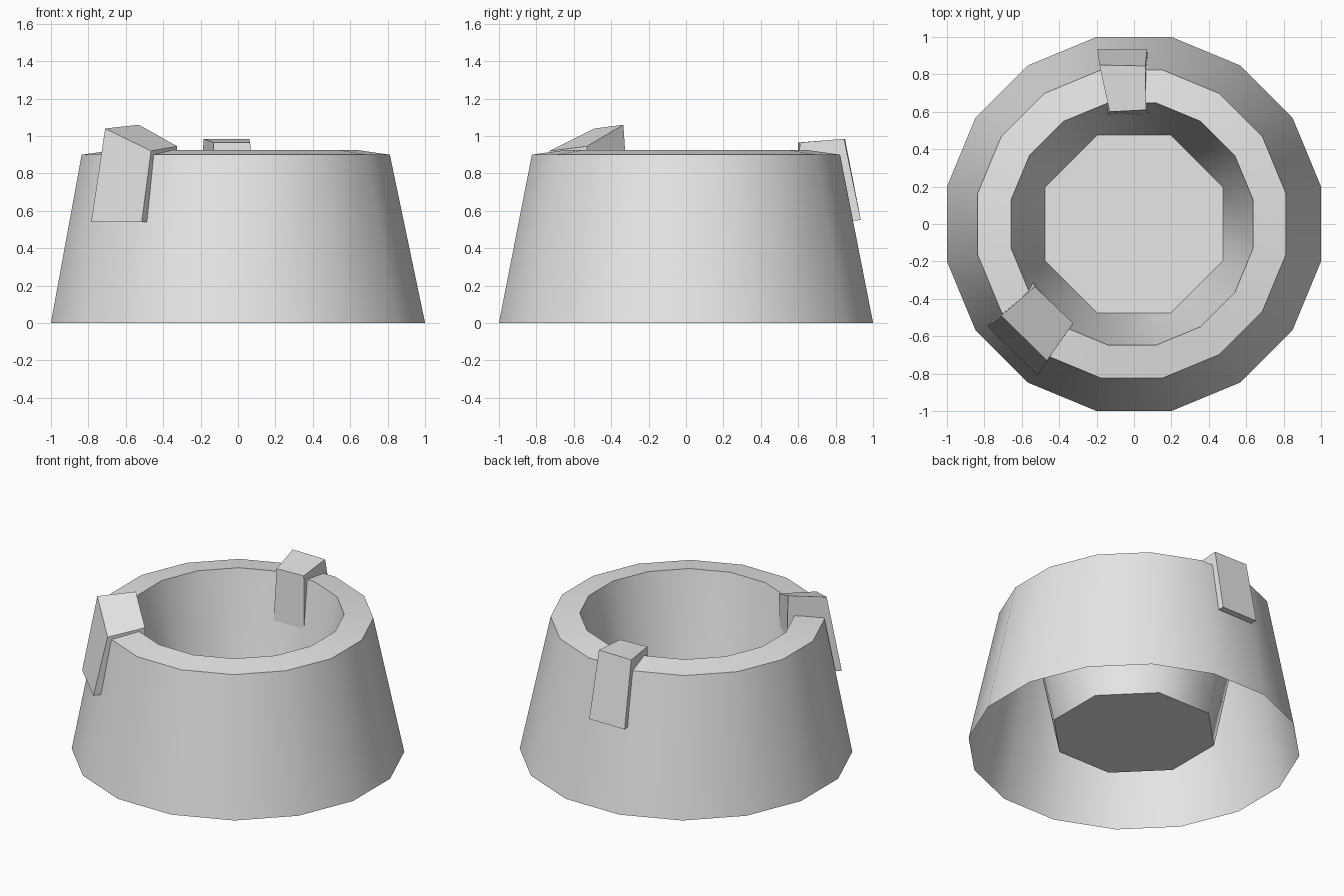
import bpy
import bmesh
from math import cos, sin, pi, radians

cube = bpy.data.objects.get("Cube")
if cube:
    bpy.data.objects.remove(cube, do_unlink=True)

# One plain grey for everything
grey = bpy.data.materials.new("light_grey")
grey.use_nodes = True
colour = (0.8, 0.8, 0.8, 1)
grey.diffuse_color = colour
grey.node_tree.nodes["Principled BSDF"].inputs["Base Color"].default_value = colour


def finish(bm, name, smooth):
    mesh = bpy.data.meshes.new(name)
    bm.to_mesh(mesh)
    bm.free()
    mesh.materials.append(grey)
    obj = bpy.data.objects.new(name, mesh)
    bpy.context.collection.objects.link(obj)
    if smooth:
        bpy.ops.object.select_all(action="DESELECT")
        obj.select_set(True)
        bpy.context.view_layer.objects.active = obj
        bpy.ops.object.shade_smooth_by_angle(angle=radians(40))
    return obj


def ring(bm, sides, radius, z, shift=0):
    """Regular polygon of vertices with a flat side facing each axis."""
    angles = [2 * pi * (i + 0.5) / sides for i in range(sides)]
    return [bm.verts.new((radius * cos(a) + shift, radius * sin(a), z)) for a in angles]


def bridge(bm, lower, upper):
    n = len(lower)
    for i in range(n):
        j = (i + 1) % n
        bm.faces.new((lower[i], lower[j], upper[j], upper[i]))


# Tapered tub: outer wall, sloped rim and sunken cup, open underneath
SIDES = 16
bm = bmesh.new()
base = ring(bm, SIDES, 1.02, 0)
rim_outer = ring(bm, SIDES, 0.84, 0.9, -0.012)
rim_inner = ring(bm, SIDES, 0.66, 0.925, -0.01)
bridge(bm, base, rim_outer)
bridge(bm, rim_outer, rim_inner)

# Cup wall narrows from the rim to an octagonal floor
floor = ring(bm, SIDES // 2, 0.515, 0.1)
for k, corner in enumerate(floor):
    following = floor[(k + 1) % len(floor)]
    a, b, c = (rim_inner[(2 * k + i) % SIDES] for i in range(3))
    bm.faces.new((corner, a, b))
    bm.faces.new((following, corner, b, c))
bm.faces.new(floor)
finish(bm, "tub", True)


# Clips straddling the rim: each is a skewed block
def clip(name, outer_bottom, outer_top, inner_top, inner_bottom):
    bm = bmesh.new()
    pairs = [[bm.verts.new(p) for p in pair]
             for pair in (outer_bottom, outer_top, inner_top, inner_bottom)]
    bridge_pairs = zip(pairs, pairs[1:] + pairs[:1])
    for (l0, r0), (l1, r1) in bridge_pairs:
        bm.faces.new((l0, r0, r1, l1))
    for side in (0, 1):
        bm.faces.new([p[side] for p in pairs])
    bmesh.ops.recalc_face_normals(bm, faces=bm.faces)
    finish(bm, name, False)


clip("back_clip",
     outer_bottom=((-0.195, 0.935, 0.55), (0.07, 0.935, 0.55)),
     outer_top=((-0.185, 0.85, 0.985), (0.06, 0.845, 0.985)),
     inner_top=((-0.13, 0.6, 0.965), (0.065, 0.61, 0.965)),
     inner_bottom=((-0.145, 0.58, 0.54), (0.09, 0.58, 0.54)))
clip("front_clip",
     outer_bottom=((-0.785, -0.545, 0.54), (-0.515, -0.81, 0.54)),
     outer_top=((-0.71, -0.49, 1.04), (-0.465, -0.73, 0.92)),
     inner_top=((-0.53, -0.335, 1.06), (-0.325, -0.53, 0.945)),
     inner_bottom=((-0.54, -0.3, 0.54), (-0.33, -0.54, 0.54)))
